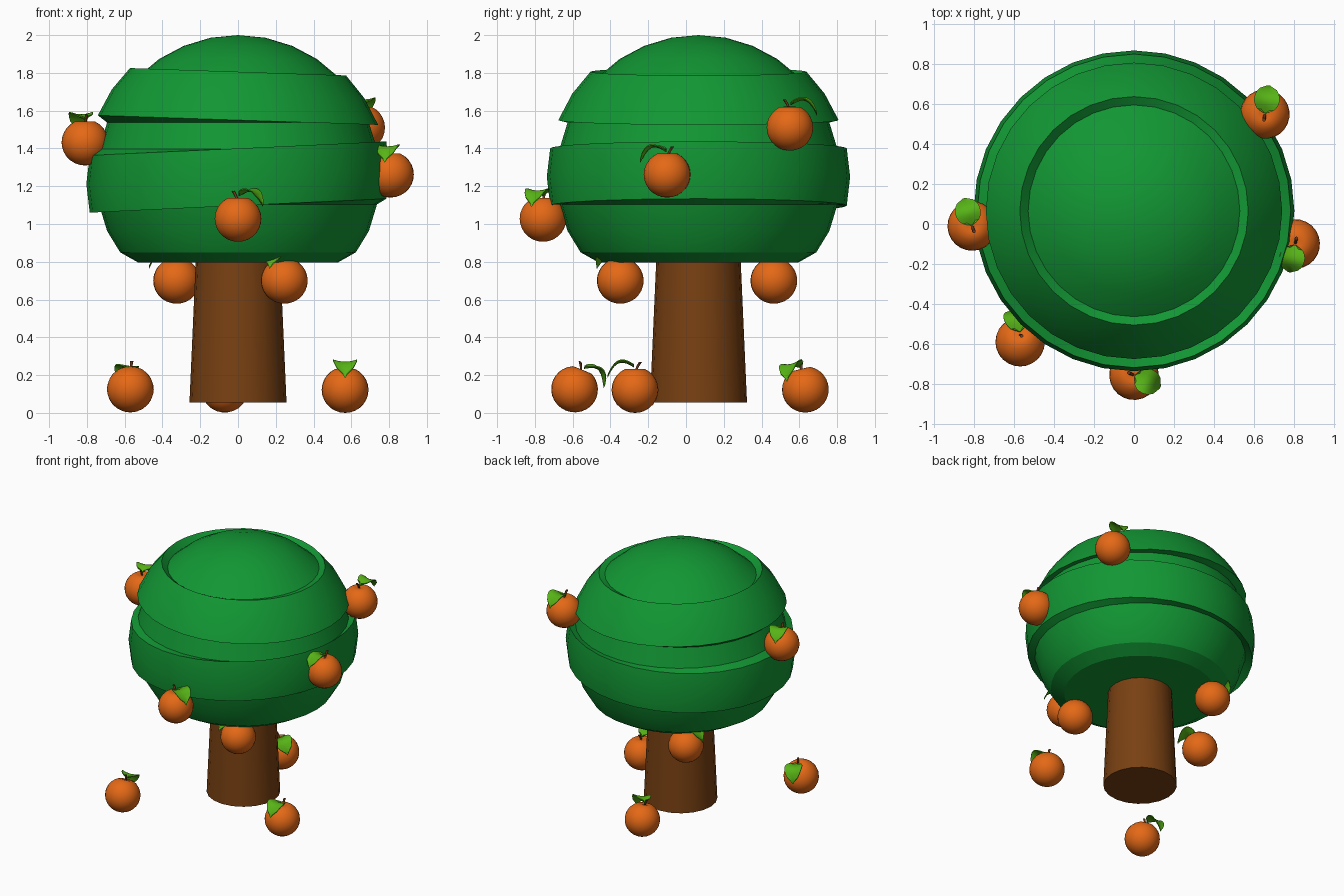
import bpy, bmesh, math
from mathutils import Matrix, Vector

if "Cube" in bpy.data.objects:
    bpy.data.objects.remove(bpy.data.objects["Cube"])


def material(name, rgb):
    m = bpy.data.materials.new(name)
    m.diffuse_color = (*rgb, 1)
    m.use_nodes = True
    m.node_tree.nodes["Principled BSDF"].inputs["Base Color"].default_value = m.diffuse_color
    return m


FOLIAGE = material("foliage_green", (0.006, 0.31, 0.034))
BARK = material("bark_brown", (0.19, 0.052, 0.006))
ORANGE = material("orange_skin", (0.78, 0.14, 0.008))
LEAF = material("leaf_green", (0.095, 0.45, 0.008))
STEM = material("stem_brown", (0.15, 0.042, 0.01))


def finish(bm, name, mat, angle=30, matrix=None):
    bmesh.ops.recalc_face_normals(bm, faces=bm.faces)
    if matrix:
        bm.transform(matrix)
    me = bpy.data.meshes.new(name)
    bm.to_mesh(me)
    bm.free()
    me.materials.append(mat)
    me.shade_smooth()
    me.set_sharp_from_angle(angle=math.radians(angle))
    ob = bpy.data.objects.new(name, me)
    bpy.context.collection.objects.link(ob)
    return ob


def lathe(rings, sides, top=None, bottom=None):
    """Rings of (radius, z, tilt along x); optional pole heights."""
    bm = bmesh.new()
    loops = []
    for r, z, tilt in rings:
        loop = []
        for i in range(sides):
            a = 2 * math.pi * i / sides
            x, y = r * math.cos(a), r * math.sin(a)
            loop.append(bm.verts.new((x, y, z + tilt * x)))
        loops.append(loop)
    for a, b in zip(loops, loops[1:]):
        for i in range(sides):
            j = (i + 1) % sides
            bm.faces.new((a[i], a[j], b[j], b[i]))
    for loop, pole in ((loops[0], bottom), (loops[-1], top)):
        if pole is None:
            bm.faces.new(loop)
        else:
            p = bm.verts.new((0, 0, pole))
            for i in range(sides):
                bm.faces.new((loop[i], loop[(i + 1) % sides], p))
    return bm


CENTRE_Y = 0.066

# Trunk
finish(lathe([(0.257, 0.055, 0), (0.215, 1.0, 0)], 20), "trunk", BARK,
       matrix=Matrix.Translation((0, CENTRE_Y, 0)))

# Foliage ball with two raised, tilted bands
UP, DOWN = 0.047, -0.034
crown = [(0.53, 0.797, 0), (0.624, 0.85, 0), (0.693, 0.963, 0), (0.736, 1.104, 0),
         (0.785, 1.097, UP), (0.803, 1.25, UP), (0.785, 1.40, UP),
         (0.736, 1.396, 0), (0.693, 1.537, 0),
         (0.742, 1.55, DOWN), (0.668, 1.69, DOWN), (0.572, 1.806, DOWN),
         (0.53, 1.78, 0), (0.417, 1.874, 0), (0.287, 1.943, 0), (0.146, 1.986, 0)]
finish(lathe(crown, 32, top=2.0), "foliage", FOLIAGE, angle=25,
       matrix=Matrix.Translation((0, CENTRE_Y, 0)))


# Fruit skin: slightly squashed sphere, dimpled at the stem
def fruit_skin():
    rings = []
    for k in range(1, 14):
        t = math.pi * k / 14
        rings.append((0.124 * math.sin(t), -0.122 * math.cos(t)
                      - (0.008 if k == 13 else 0), 0))
    return lathe(rings, 24, top=0.103, bottom=-0.122)


# Leaf: rounded, arched along +x, thin
def leaf():
    bm = bmesh.new()
    rows = []
    n = 8
    for i in range(n + 1):
        t = i / n
        x = 0.005 + 0.14 * t
        z = 0.118 + 0.085 * t - 0.14 * t ** 3
        w = 0.064 * math.sqrt(max(0.01, 1 - (2 * t - 1) ** 2))
        rows.append([(x, w * s, z + 0.012 * s * s) for s in (-1, -0.5, 0, 0.5, 1)])
    layers = []
    for dz in (0, 0.006):
        layers.append([[bm.verts.new((x, y, z + dz)) for x, y, z in row] for row in rows])
    for g in layers:
        for a, b in zip(g, g[1:]):
            for j in range(4):
                bm.faces.new((a[j], a[j + 1], b[j + 1], b[j]))
    lo, hi = layers
    rim = [(i, 0) for i in range(n + 1)] + [(n, j) for j in range(1, 5)]
    rim += [(i, 4) for i in range(n - 1, -1, -1)] + [(0, j) for j in (3, 2, 1)]
    for (a, b), (c, d) in zip(rim, rim[1:] + rim[:1]):
        bm.faces.new((lo[a][b], lo[c][d], hi[c][d], hi[a][b]))
    return bm


# Stem: short bent twig leaning away from the leaf
def stem():
    bm = lathe([(0.007, 0.09, 0), (0.007, 0.122, 0), (0.009, 0.148, 0)], 8)
    for v in bm.verts:
        v.co.x -= max(0, v.co.z - 0.1) * 0.6
    return bm


# name, position, leaf direction in degrees, tilt about x in degrees
fruits = [
    ("left", (-0.81, -0.01, 1.432), 107, 0),
    ("front", (0.0, -0.757, 1.028), -25, 0),
    ("back_right", (0.655, 0.55, 1.51), 82, 0),
    ("right", (0.807, -0.1, 1.262), -102, 0),
    ("under_back", (-0.325, 0.465, 0.70), 178, 0),
    ("under_front", (0.245, -0.348, 0.70), -122, 0),
    ("ground_left", (-0.57, -0.59, 0.125), 105, -22),
    ("ground_right", (0.567, -0.27, 0.122), -90, 0),
    ("ground_back", (-0.07, 0.632, 0.124), -35, 14),
]
for name, pos, turn, tilt in fruits:
    m = (Matrix.Translation(Vector(pos)) @ Matrix.Rotation(math.radians(tilt), 4, 'X')
         @ Matrix.Rotation(math.radians(turn), 4, 'Z'))
    finish(fruit_skin(), "orange_" + name, ORANGE, 60, m)
    finish(leaf(), "leaf_" + name, LEAF, 40, m)
    finish(stem(), "stem_" + name, STEM, 50, m)
